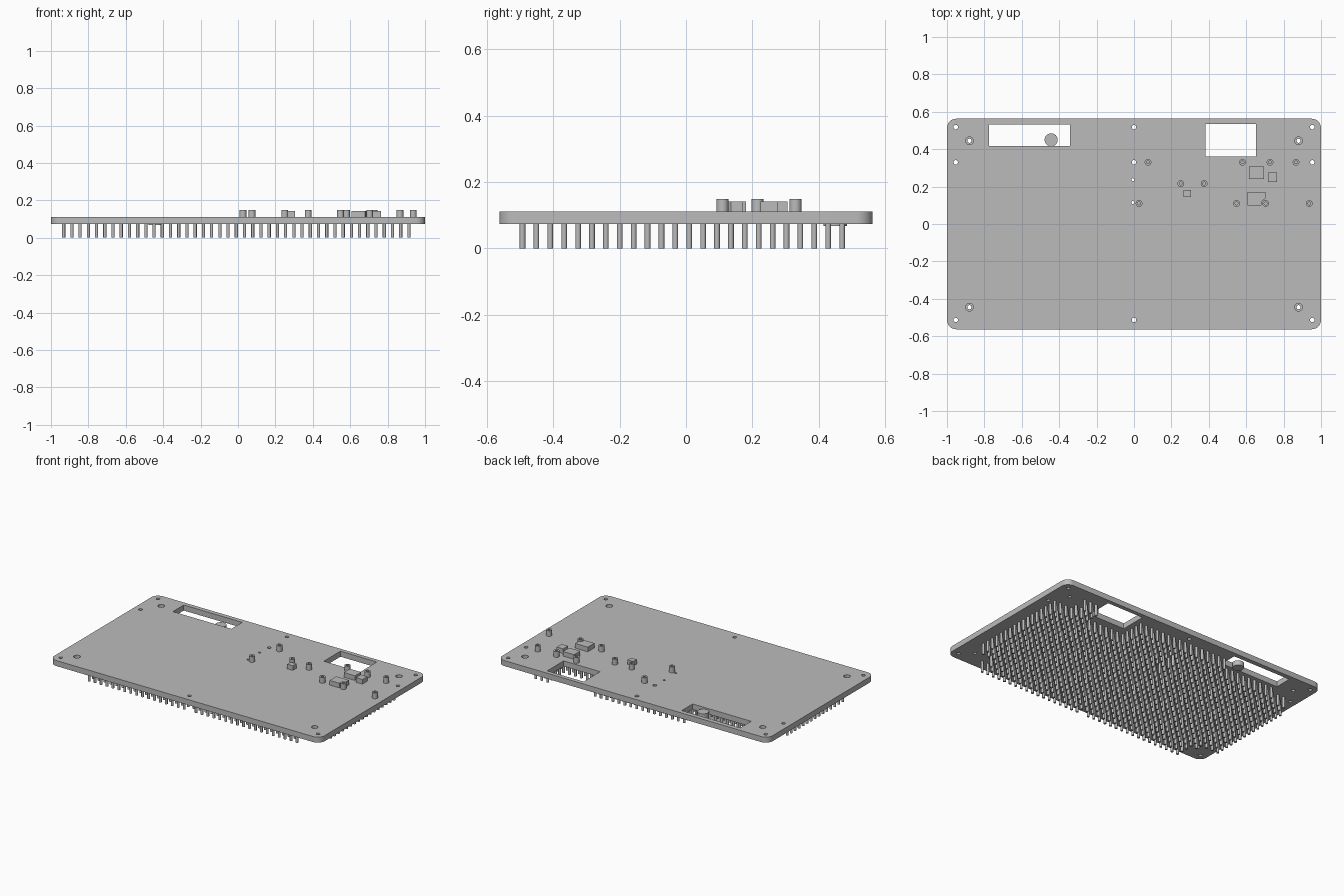
import bpy, bmesh, math
from mathutils import Matrix, Vector

if "Cube" in bpy.data.objects:
    bpy.data.objects.remove(bpy.data.objects["Cube"])

grey = bpy.data.materials.new("plain_grey")
grey.use_nodes = True
COLOUR = (0.5, 0.5, 0.5, 1)
grey.diffuse_color = COLOUR
grey.node_tree.nodes["Principled BSDF"].inputs["Base Color"].default_value = COLOUR

BOTTOM, TOP = 0.074, 0.111


def cylinder(bm, x, y, z0, z1, r, sides=20, r_top=None):
    bmesh.ops.create_cone(bm, cap_ends=True, segments=sides, radius1=r,
                          radius2=r if r_top is None else r_top, depth=z1 - z0,
                          matrix=Matrix.Translation((x, y, (z0 + z1) / 2)))


def prism(bm, points, z0, z1):
    face = bm.faces.new([bm.verts.new((x, y, z0)) for x, y in points])
    out = bmesh.ops.extrude_face_region(bm, geom=[face])
    verts = [v for v in out["geom"] if isinstance(v, bmesh.types.BMVert)]
    bmesh.ops.translate(bm, verts=verts, vec=(0, 0, z1 - z0))


def box(bm, x0, x1, y0, y1, z0, z1):
    prism(bm, [(x0, y0), (x1, y0), (x1, y1), (x0, y1)], z0, z1)


def finish(name, bm, smooth=True):
    bmesh.ops.recalc_face_normals(bm, faces=bm.faces)
    mesh = bpy.data.meshes.new(name)
    bm.to_mesh(mesh)
    bm.free()
    mesh.materials.append(grey)
    ob = bpy.data.objects.new(name, mesh)
    bpy.context.collection.objects.link(ob)
    if smooth:
        shade(ob)
    return ob


def shade(ob):
    bpy.ops.object.select_all(action='DESELECT')
    ob.select_set(True)
    bpy.context.view_layer.objects.active = ob
    bpy.ops.object.shade_smooth_by_angle(angle=math.radians(35))


def cut(ob, cutter):
    mod = ob.modifiers.new("cut", 'BOOLEAN')
    mod.operation, mod.solver, mod.object = 'DIFFERENCE', 'EXACT', cutter
    bpy.context.view_layer.objects.active = ob
    bpy.ops.object.modifier_apply(modifier=mod.name)
    bpy.data.objects.remove(cutter)
    shade(ob)


# Hole layout
mounts = [(sx * 0.88, sy * 0.445) for sx in (-1, 1) for sy in (-1, 1)]
small_holes = [(x, y) for x in (-0.953, 0, 0.953) for y in (-0.513, 0.33, 0.518)]
tiny_holes = [(-0.006, 0.237), (-0.006, 0.115)]
slot = (-0.775, -0.342, 0.418, 0.533)
window = (0.383, 0.653, 0.36, 0.535)

# Plate with rounded corners
bm = bmesh.new()
outline = []
R = 0.05
for i, (cx, cy) in enumerate([(1, 1), (-1, 1), (-1, -1), (1, -1)]):
    for k in range(9):
        a = math.radians(90 * i + 90 * k / 8)
        outline.append((cx * (1 - R) + R * math.cos(a), cy * (0.563 - R) + R * math.sin(a)))
prism(bm, outline, BOTTOM, TOP)
plate = finish("base_plate", bm)

# Through holes, openings and mounting bores
bm = bmesh.new()
for x, y in small_holes:
    cylinder(bm, x, y, 0, 0.2, 0.012)
for x, y in tiny_holes:
    cylinder(bm, x, y, 0, 0.2, 0.008, 12)
for x, y in mounts:
    cylinder(bm, x, y, 0, 0.2, 0.011)
for opening in (slot, window):
    box(bm, *opening, 0, 0.2)
cut(plate, finish("hole_cutter", bm, False))
bm = bmesh.new()
for x, y in mounts:
    cylinder(bm, x, y, 0.09, 0.15, 0.021)
cut(plate, finish("counterbore_cutter", bm, False))

# Round tab in the long slot
bm = bmesh.new()
cylinder(bm, -0.443, 0.45, 0.068, 0.1, 0.035, 32)
finish("slot_tab", bm)

# Hollow bosses on the top face
bosses = [(0.075, 0.33), (0.58, 0.33), (0.727, 0.33), (0.866, 0.33), (0.25, 0.216),
          (0.375, 0.216), (0.027, 0.11), (0.548, 0.11), (0.704, 0.11), (0.937, 0.11)]
bm, hollow = bmesh.new(), bmesh.new()
for x, y in bosses:
    cylinder(bm, x, y, TOP - 0.002, 0.149, 0.018, 24)
    cylinder(hollow, x, y, TOP + 0.001, 0.2, 0.008, 16)
cut(finish("bosses", bm), finish("boss_cutter", hollow, False))

# Raised support blocks
bm = bmesh.new()
for x, y, w, d in [(0.655, 0.274, 0.082, 0.065), (0.74, 0.25, 0.048, 0.052),
                   (0.285, 0.162, 0.042, 0.037)]:
    box(bm, x - w / 2, x + w / 2, y - d / 2, y + d / 2, TOP - 0.002, 0.142)
prism(bm, [(0.608, 0.1), (0.68, 0.1), (0.684, 0.122), (0.702, 0.136), (0.702, 0.17),
           (0.608, 0.17)], TOP - 0.002, 0.142)
finish("support_blocks", bm, False)


# Field of pins underneath, kept clear of holes and openings
def is_clear(x, y):
    p = Vector((x, y))
    if any((p - Vector(m)).length < 0.1 for m in mounts):
        return False
    if any((p - Vector(h)).length < 0.036 for h in small_holes):
        return False
    if any((p - Vector(h)).length < 0.02 for h in tiny_holes):
        return False
    return not any(x0 - 0.025 < x < x1 + 0.025 and y0 - 0.025 < y < y1 + 0.025
                   for x0, x1, y0, y1 in (slot, window))


bm = bmesh.new()
COLS, ROWS = 43, 24
for i in range(COLS):
    for j in range(ROWS):
        x, y = -0.932 + 0.04395 * i, -0.493 + 0.0419 * j
        if is_clear(x, y):
            cylinder(bm, x, y, 0, BOTTOM + 0.002, 0.0085, 12)
finish("pins", bm)
